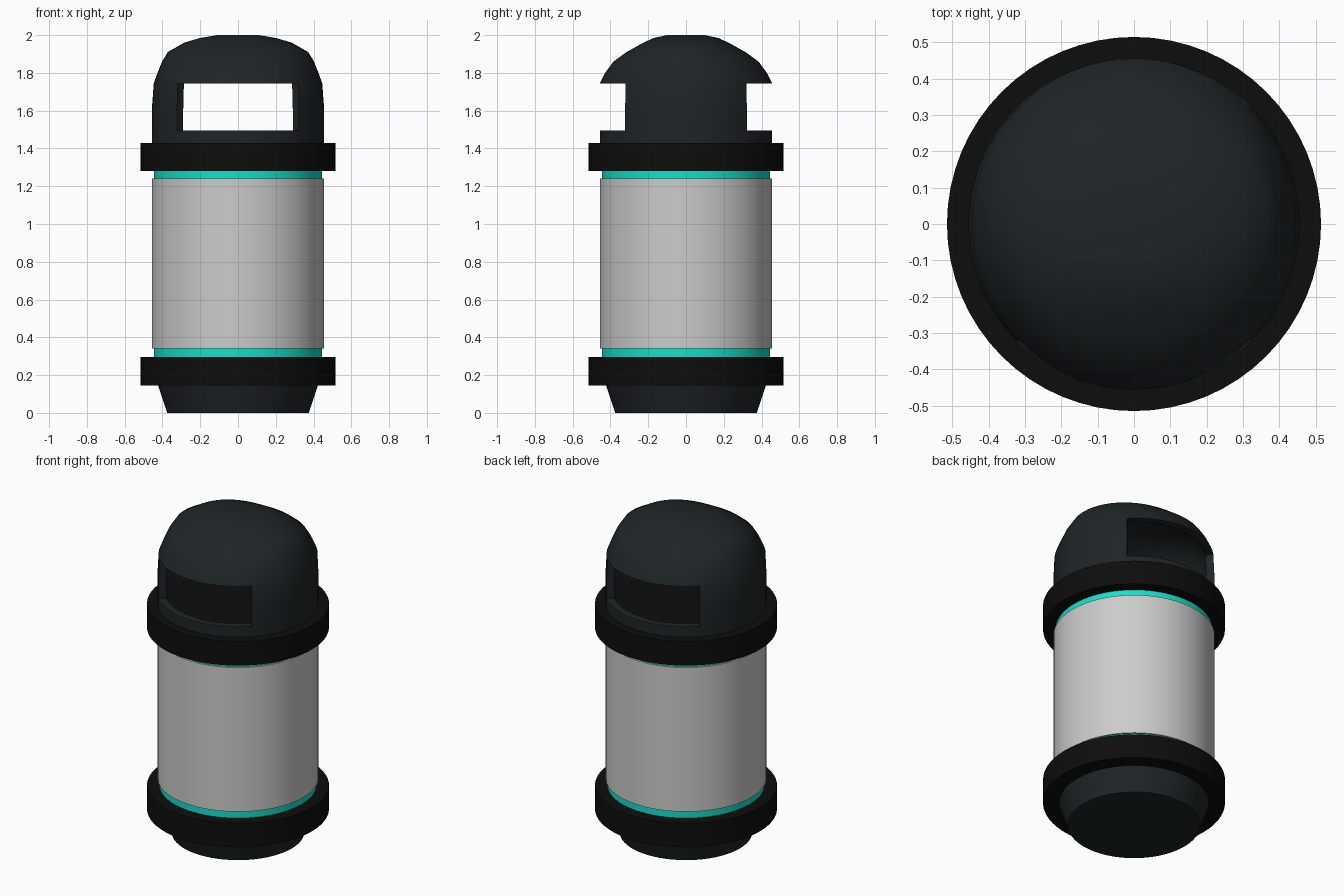
import bpy, bmesh
from math import sin, cos, pi, radians

if "Cube" in bpy.data.objects:
    bpy.data.objects.remove(bpy.data.objects["Cube"])

SEG = 64


def material(name, rgb):
    m = bpy.data.materials.new(name)
    m.diffuse_color = (*rgb, 1)
    m.use_nodes = True
    m.node_tree.nodes["Principled BSDF"].inputs["Base Color"].default_value = m.diffuse_color
    return m


charcoal = material("charcoal", (0.013, 0.018, 0.020))
black = material("black", (0.004, 0.004, 0.004))
teal = material("teal", (0.006, 0.75, 0.6))


def finish(bm, name, mat):
    bmesh.ops.recalc_face_normals(bm, faces=bm.faces)
    mesh = bpy.data.meshes.new(name)
    bm.to_mesh(mesh)
    bm.free()
    ob = bpy.data.objects.new(name, mesh)
    bpy.context.collection.objects.link(ob)
    if mat:
        mesh.materials.append(mat)
    bpy.ops.object.select_all(action='DESELECT')
    ob.select_set(True)
    bpy.context.view_layer.objects.active = ob
    bpy.ops.object.shade_smooth_by_angle(angle=radians(35))
    return ob


def drum(name, z0, z1, r0, r1, mat):
    bm = bmesh.new()
    bmesh.ops.create_cone(bm, cap_ends=True, segments=SEG, radius1=r0,
                          radius2=r1, depth=z1 - z0)
    bmesh.ops.translate(bm, verts=bm.verts, vec=(0, 0, (z0 + z1) / 2))
    return finish(bm, name, mat)


# Base, collars, glowing inner tube and body
drum("base", 0, 0.15, 0.375, 0.425, charcoal)
drum("lower_collar", 0.145, 0.295, 0.515, 0.515, black)
drum("upper_collar", 1.28, 1.43, 0.515, 0.515, black)
drum("inner_tube", 0.25, 1.32, 0.445, 0.445, teal)
drum("body", 0.34, 1.24, 0.456, 0.456, None)

# Dome levels: height, radius along x, radius along y
LEVELS = [(1.425, .456, .456), (1.495, .456, .456), (1.61, .456, .456),
          (1.745, .446, .456), (1.80, .426, .428), (1.86, .402, .384),
          (1.91, .372, .315), (1.96, .285, .225), (1.985, .20, .17),
          (2.0, .11, .10)]
WALL = 0.046


def shell(bm, inset):
    rows = []
    for z, rx, ry in LEVELS:
        row = []
        for i in range(SEG):
            a = 2 * pi * i / SEG
            r = rx * cos(a) ** 2 + ry * sin(a) ** 2 - inset
            dz = inset * max(0, (z - 1.745) / 0.255)
            row.append(bm.verts.new((r * cos(a), r * sin(a), z - dz)))
        rows.append(row)
    return rows


def in_window(level, i):
    # Front and back windows, 90 degrees wide each
    a = 2 * pi * (i + 0.5) / SEG
    return level in (1, 2) and abs(sin(a)) > sin(pi / 4)


# Hollow dome cap with two windows
bm = bmesh.new()
outer, inner = shell(bm, 0), shell(bm, WALL)
twin = {}
for ro, ri in zip(outer, inner):
    twin.update(zip(ro, ri))
outer_faces = []
for k in range(len(LEVELS) - 1):
    for i in range(SEG):
        if in_window(k, i):
            continue
        j = (i + 1) % SEG
        outer_faces.append(bm.faces.new(
            (outer[k][i], outer[k][j], outer[k + 1][j], outer[k + 1][i])))
outer_faces.append(bm.faces.new(outer[-1]))
rim = {e for f in outer_faces for e in f.edges if len(e.link_faces) == 1}
for f in outer_faces:
    bm.faces.new([twin[v] for v in reversed(f.verts)])
for e in rim:
    a, b = e.verts
    bm.faces.new((a, b, twin[b], twin[a]))
bmesh.ops.delete(bm, geom=[v for v in bm.verts if not v.link_faces],
                 context='VERTS')
finish(bm, "dome_cap", charcoal)
